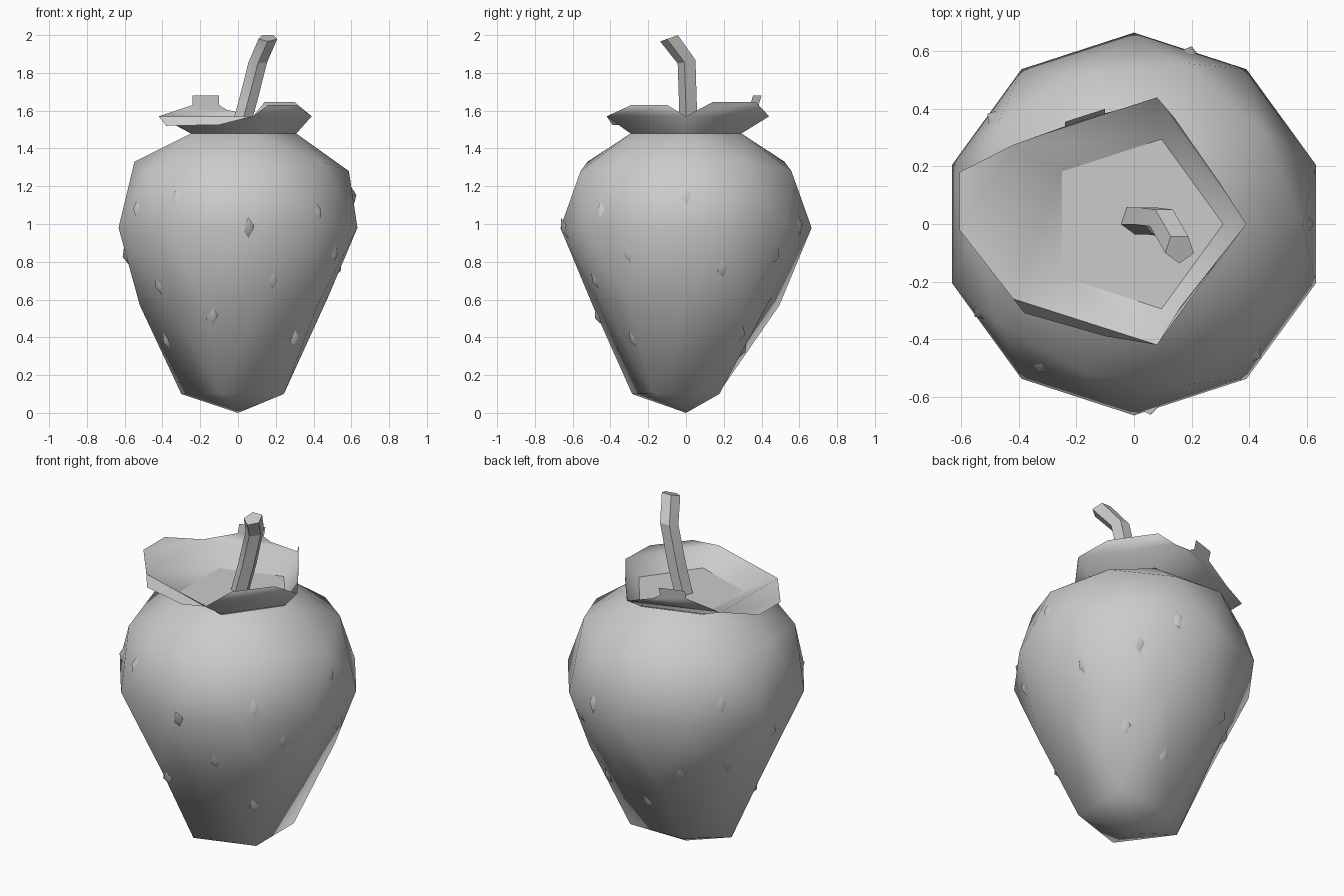
import bpy, bmesh, math
from mathutils import Vector
from mathutils.bvhtree import BVHTree

if "Cube" in bpy.data.objects:
    bpy.data.objects.remove(bpy.data.objects["Cube"])


def make_object(name, bm, smooth):
    me = bpy.data.meshes.new(name)
    bm.to_mesh(me)
    ob = bpy.data.objects.new(name, me)
    bpy.context.collection.objects.link(ob)
    bpy.ops.object.select_all(action='DESELECT')
    ob.select_set(True)
    bpy.context.view_layer.objects.active = ob
    bpy.ops.object.shade_smooth_by_angle(angle=math.radians(smooth))
    return ob


# Fruit body: icosphere whose rings are remapped to (radius, height)
rings = [(1, 0, 1.48), (.851, .31, 1.478), (.526, .548, 1.33), (.447, .587, 1.28),
         (0, .665, .98), (-.447, .52, .57), (-.526, .48, .62), (-.851, .3, .1), (-1, 0, 0)]
bm = bmesh.new()
bmesh.ops.create_icosphere(bm, subdivisions=2, radius=1)
for v in bm.verts:
    _, r, z = min(rings, key=lambda k: abs(k[0] - v.co.z))
    a = math.atan2(v.co.y, v.co.x)
    v.co = (r * math.cos(a), r * math.sin(a), z)
    # flattened corner at the back of the tip
    if z == .1 and abs(math.degrees(a) - 108) < 5:
        v.co = (-.09, .17, .1)
# open top, closed by the leaf crown
bmesh.ops.delete(bm, geom=[v for v in bm.verts if v.co.z > 1.479], context='VERTS')
bm.normal_update()
tree = BVHTree.FromBMesh(bm)
make_object("fruit_body", bm, 60)
bm.free()

# Seeds: small raised diamonds at (azimuth in degrees, height)
seeds = [(-47, 1.07), (-31, .84), (-43, .39), (-69, .7), (-85, .97), (-106, .51),
         (-147, .67), (-123, 1.15), (-150, 1.08), (-166, .38), (0, 1.15), (20, .76),
         (177, .83), (72, 1.0), (53, .83), (44, .42), (82, .33), (143, 1.08),
         (121, .62), (152, .65)]
bm = bmesh.new()
for az, z in seeds:
    a = math.radians(az)
    out = Vector((math.cos(a), math.sin(a), 0))
    hit, n, _, _ = tree.ray_cast(Vector((0, 0, z)) + out * 2, -out)
    side = Vector((0, 0, 1)).cross(n).normalized()
    up = n.cross(side)
    base = [bm.verts.new(hit + side * sx + up * sz - n * .008)
            for sx, sz in ((.036, .015), (-.008, .066), (-.036, -.015), (.008, -.066))]
    tip = bm.verts.new(hit + n * .02)
    for i in range(4):
        bm.faces.new((base[i], base[(i + 1) % 4], tip))
    bm.faces.new(base[::-1])
make_object("seeds", bm, 85)
bm.free()

# Leaf crown: pentagon floor, five flared walls, and a bent tip on each wall
rim = [(.39, 0, 1.57), (.08, .44, 1.57), (-.42, .275, 1.57), (-.42, -.26, 1.57), (.08, -.42, 1.57)]
tips = [
    [(.30, .14, 1.645), (.14, .37, 1.645)],
    [(-.06, .395, 1.605), (-.10, .385, 1.63), (-.10, .4, 1.68), (-.24, .355, 1.68), (-.24, .34, 1.63)],
    [(-.607, .18, 1.57), (-.607, -.02, 1.57)],
    [(-.38, -.31, 1.52), (-.10, -.39, 1.525)],
    [(.16, -.29, 1.63), (.31, -.1, 1.63)],
]
base = [(.31 * math.cos(k * math.tau / 5), .31 * math.sin(k * math.tau / 5), 1.48) for k in range(5)]
bm = bmesh.new()
bm.faces.new([bm.verts.new(p) for p in base])
inner = [bm.verts.new(p) for p in base]
edge = [bm.verts.new(p) for p in rim]
for k in range(5):
    j = (k + 1) % 5
    bm.faces.new((inner[k], edge[k], edge[j], inner[j])).normal_flip()
    bm.faces.new([edge[k]] + [bm.verts.new(p) for p in tips[k]] + [edge[j]]).normal_flip()
make_object("leaf_crown", bm, 60)
bm.free()

# Stem: bent five-sided tube
path = [((.005, .015, 1.48), 0), ((.05, .015, 1.64), 0), ((.105, .008, 1.86), .02), ((.158, -.085, 1.985), .035)]
bm = bmesh.new()
loops = []
for (x, y, z), lean in path:
    loop = []
    for k in range(5):
        a = k * math.tau / 5 + math.radians(-90)
        dx, dy = .052 * math.cos(a), .052 * math.sin(a)
        loop.append(bm.verts.new((x + dx, y + dy, z + dy * lean / .1)))
    loops.append(loop)
for lo, hi in zip(loops, loops[1:]):
    for k in range(5):
        j = (k + 1) % 5
        bm.faces.new((lo[k], lo[j], hi[j], hi[k]))
bm.faces.new(loops[0][::-1])
bm.faces.new(loops[-1])
make_object("stem", bm, 30)
bm.free()
